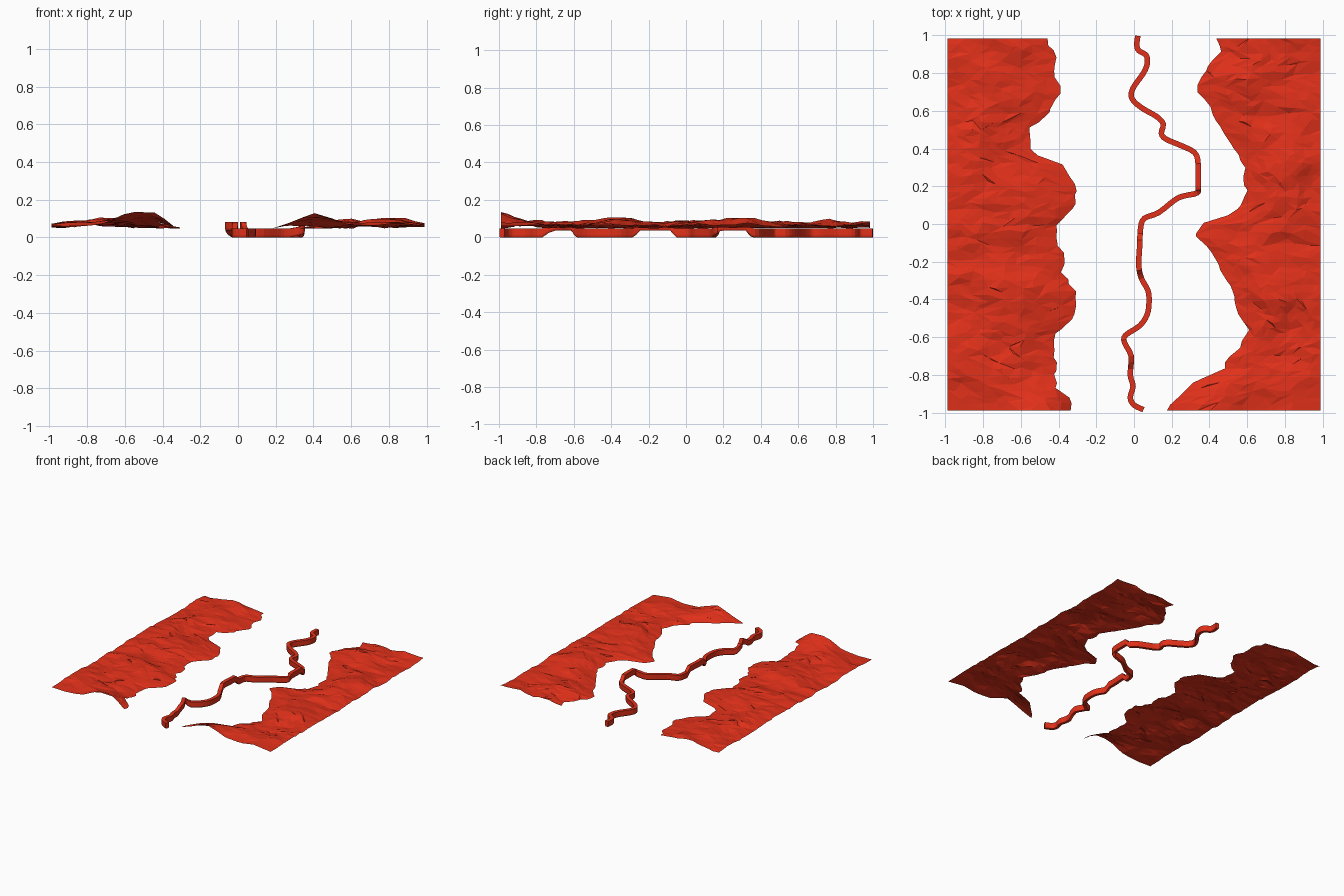
import bpy, bmesh, random
from mathutils import Vector, noise

if "Cube" in bpy.data.objects:
    bpy.data.objects.remove(bpy.data.objects["Cube"])
random.seed(4)

mat = bpy.data.materials.new("red")
mat.diffuse_color = (0.75, 0.03, 0.01, 1)
mat.use_nodes = True
mat.node_tree.nodes["Principled BSDF"].inputs["Base Color"].default_value = mat.diffuse_color


def lerp_table(table, v):
    for (a, p), (b, q) in zip(table, table[1:]):
        if v <= b:
            return p + (q - p) * max(0, (v - a) / (b - a))
    return table[-1][1]


def finish(bm, name):
    me = bpy.data.meshes.new(name)
    bm.to_mesh(me)
    bm.free()
    me.materials.append(mat)
    ob = bpy.data.objects.new(name, me)
    bpy.context.collection.objects.link(ob)
    return ob


# Terrain strips: inner shoreline (y, x) and height along the front end (x, z)
left_shore = [(-.99, -.33), (-.93, -.34), (-.88, -.42), (-.6, -.42), (-.55, -.39), (-.5, -.33),
              (-.44, -.30), (-.35, -.32), (-.25, -.38), (-.17, -.37), (-.1, -.41), (-.02, -.41),
              (.03, -.37), (.1, -.32), (.18, -.31), (.25, -.33), (.33, -.39), (.36, -.5),
              (.39, -.54), (.52, -.55), (.56, -.47), (.63, -.42), (.72, -.39), (.8, -.42),
              (.9, -.42), (.985, -.47)]
right_shore = [(-.99, .18), (-.95, .2), (-.9, .27), (-.83, .33), (-.79, .48), (-.7, .5),
               (-.65, .56), (-.57, .61), (-.5, .57), (-.4, .54), (-.3, .5), (-.2, .43),
               (-.12, .4), (-.06, .33), (0, .34), (.03, .48), (.07, .54), (.12, .6),
               (.25, .59), (.35, .57), (.45, .51), (.55, .43), (.63, .41), (.7, .34),
               (.77, .34), (.83, .39), (.9, .46), (.985, .43)]
left_front = [(-.99, .06), (-.85, .055), (-.72, .07), (-.6, .125), (-.52, .14), (-.43, .13), (-.33, .05)]
right_front = [(.18, .045), (.28, .08), (.4, .13), (.5, .1), (.57, .07), (.72, .06), (.82, .08), (.99, .06)]


def terrain(name, shore, front, outer, seed):
    rows, cols = 54, 10
    bm = bmesh.new()
    grid = []
    for r in range(rows + 1):
        row = []
        for c in range(cols + 1):
            t = c / cols
            y = -.99 + 1.975 * r / rows
            if 0 < r < rows:
                y += random.uniform(-.013, .013)
            inner = lerp_table(shore, y)
            if 0 < c < cols:
                t += random.uniform(-.035, .035)
            x = inner + (outer - inner) * t
            if c == 0:
                x += random.uniform(-.012, .012)
            n = noise.noise(Vector((x * 3.2, y * 4.5, seed)))
            n += .45 * noise.noise(Vector((x * 8, y * 13, seed + 5)))
            fade = min(1, t / .35) * (1 - .45 * max(0, (t - .7) / .3))
            z = .05 + fade * max(0, .026 + .036 * n) + random.uniform(-.004, .004)
            w = max(0, 1 - (y + .99) / .2)
            z = z * (1 - w) + lerp_table(front, x) * w
            row.append(bm.verts.new((x, y, z)))
        grid.append(row)
    for r in range(rows):
        for c in range(cols):
            a, b = grid[r][c], grid[r][c + 1]
            d, e = grid[r + 1][c], grid[r + 1][c + 1]
            tris = ((a, b, e), (a, e, d)) if random.random() < .5 else ((a, b, d), (b, e, d))
            for f in tris:
                bm.faces.new(f if outer > 0 else f[::-1])
    finish(bm, name)


terrain("left_hills", left_shore, left_front, -.99, 2.3)
terrain("right_hills", right_shore, right_front, .988, 7.9)

# Winding wall: centre line seen from above, with raised stretches
path = [(.05, -.985), (0, -.96), (-.02, -.92), (-.005, -.86), (-.02, -.8), (-.015, -.7), (-.05, -.63),
        (-.045, -.59), (.03, -.54), (.07, -.48), (.08, -.41), (.073, -.35), (.04, -.29),
        (.025, -.22), (.03, -.12), (.035, -.02), (.055, .03), (.13, .06), (.22, .13),
        (.27, .15), (.335, .165), (.34, .2), (.34, .32), (.32, .38), (.24, .42), (.17, .45),
        (.145, .48), (.155, .53), (.12, .57), (.05, .61), (0, .65), (-.015, .685), (0, .73),
        (.05, .8), (.07, .85), (.065, .895), (.025, .92), (.015, .95), (.02, .998)]
level = [(-.76, 0), (-.72, .036), (-.61, .036), (-.58, 0), (-.28, 0), (-.25, .036),
         (-.07, .036), (-.05, 0), (.15, 0), (.185, .036), (.32, .036), (.35, 0)]

P = [Vector(p) for p in path]
P = [2 * P[0] - P[1]] + P + [2 * P[-1] - P[-2]]
pts = []
for i in range(1, len(P) - 2):
    a, b, c, d = P[i - 1:i + 3]
    for k in range(3):
        t = k / 3
        pts.append(.5 * (2 * b + (c - a) * t + (2 * a - 5 * b + 4 * c - d) * t * t
                         + (3 * b - a - 3 * c + d) * t ** 3))
pts.append(P[-2])

bm = bmesh.new()
rings = []
for i, p in enumerate(pts):
    d = (pts[min(i + 1, len(pts) - 1)] - pts[max(i - 1, 0)]).normalized()
    s = Vector((d.y, -d.x)) * .0145
    z = lerp_table(level, p.y)
    rings.append([bm.verts.new((p.x + k * s.x, p.y + k * s.y, z + h))
                  for k, h in ((-.75, 0), (.75, 0), (1, .01), (1, .046), (-1, .046), (-1, .01))])
for A, B in zip(rings, rings[1:]):
    for j in range(6):
        k = (j + 1) % 6
        bm.faces.new((A[j], A[k], B[k], B[j]))
bm.faces.new(rings[0])
bm.faces.new(rings[-1])
bmesh.ops.recalc_face_normals(bm, faces=bm.faces)
finish(bm, "winding_wall")
